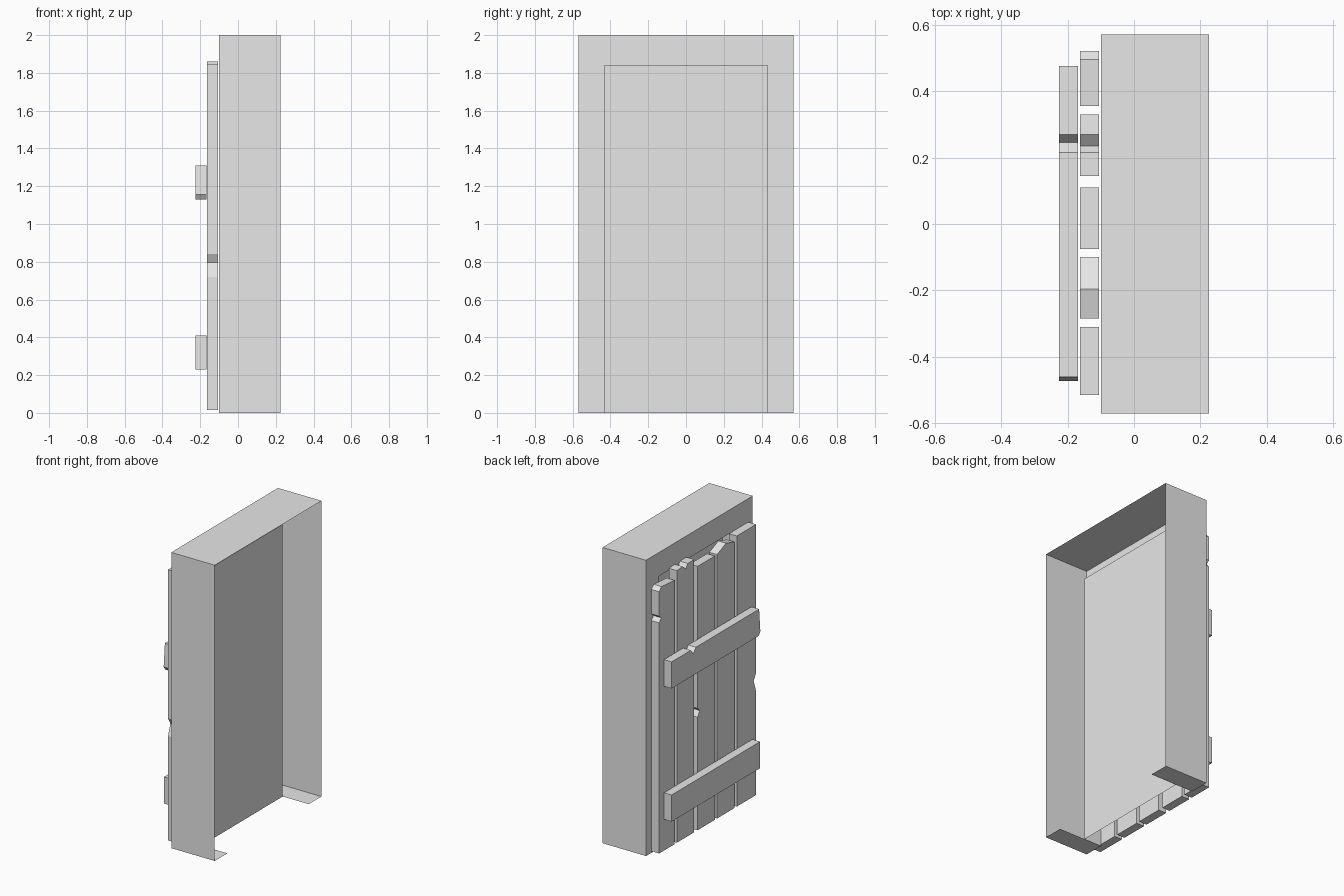
import bpy
import bmesh

cube = bpy.data.objects.get("Cube")
if cube:
    bpy.data.objects.remove(cube, do_unlink=True)

# Single plain grey for the whole model
GREY = (0.8, 0.8, 0.8, 1.0)
grey = bpy.data.materials.new("plain_grey")
grey.use_nodes = True
grey.diffuse_color = GREY
grey.node_tree.nodes["Principled BSDF"].inputs["Base Color"].default_value = GREY


def finish(name, bm):
    """Turn a bmesh into a named, flat shaded object."""
    mesh = bpy.data.meshes.new(name)
    bm.to_mesh(mesh)
    bm.free()
    mesh.materials.append(grey)
    obj = bpy.data.objects.new(name, mesh)
    bpy.context.collection.objects.link(obj)
    return obj


def board(name, outline, x_outer, x_inner):
    """Extrude a (y, z) outline along x into a solid board."""
    bm = bmesh.new()
    face = bm.faces.new([bm.verts.new((x_outer, y, z)) for y, z in outline])
    result = bmesh.ops.extrude_face_region(bm, geom=[face])
    moved = [v for v in result["geom"] if isinstance(v, bmesh.types.BMVert)]
    bmesh.ops.translate(bm, verts=moved, vec=(x_inner - x_outer, 0, 0))
    bmesh.ops.recalc_face_normals(bm, faces=bm.faces)
    return finish(name, bm)


# Hollow wall shell: open at +x, with a doorway recess on the -x face
BACK, OPEN, RECESS = -0.10, 0.225, 0.03
HALF, DOOR, TOP, LINTEL = 0.57, 0.435, 2.0, 1.84

shell = bmesh.new()


def quad(*points):
    shell.faces.new([shell.verts.new(p) for p in points])


for s in (-1, 1):
    outer, inner = s * HALF, s * DOOR
    sides = [
        # outer side wall
        [(BACK, outer, 0), (OPEN, outer, 0), (OPEN, outer, TOP), (BACK, outer, TOP)],
        # upright strip beside the doorway
        [(BACK, inner, 0), (BACK, outer, 0), (BACK, outer, TOP), (BACK, inner, TOP)],
        # door jamb
        [(RECESS, inner, 0), (BACK, inner, 0), (BACK, inner, LINTEL), (RECESS, inner, LINTEL)],
        # floor strip
        [(OPEN, inner, 0), (OPEN, outer, 0), (BACK, outer, 0), (BACK, inner, 0)],
    ]
    for points in sides:
        quad(*(points if s < 0 else reversed(points)))

# Roof, strip over the doorway, doorway ceiling and recessed panel
quad((BACK, -HALF, TOP), (OPEN, -HALF, TOP), (OPEN, HALF, TOP), (BACK, HALF, TOP))
quad((BACK, DOOR, LINTEL), (BACK, -DOOR, LINTEL), (BACK, -DOOR, TOP), (BACK, DOOR, TOP))
quad((BACK, DOOR, LINTEL), (RECESS, DOOR, LINTEL), (RECESS, -DOOR, LINTEL), (BACK, -DOOR, LINTEL))
quad((RECESS, DOOR, 0), (RECESS, -DOOR, 0), (RECESS, -DOOR, LINTEL), (RECESS, DOOR, LINTEL))
bmesh.ops.remove_doubles(shell, verts=shell.verts, dist=0.0005)
finish("wall_shell", shell)

# Planks: y range, top edge, and chips in the low-y and high-y edges
FOOT = 0.015
planks = [
    (-0.515, -0.31, [(-0.515, 1.845), (-0.31, 1.845)],
     [(-0.515, 0.72), (-0.49, 0.795), (-0.515, 0.84)], []),
    (-0.285, -0.10, [(-0.285, 1.815), (-0.195, 1.84), (-0.10, 1.80)], [], []),
    (-0.075, 0.11, [(-0.075, 1.80), (0.11, 1.80)], [],
     [(0.11, 0.84), (0.085, 0.815), (0.11, 0.78)]),
    (0.145, 0.33, [(0.145, 1.86), (0.215, 1.86), (0.235, 1.83),
                   (0.27, 1.86), (0.33, 1.855)], [], []),
    (0.355, 0.52, [(0.355, 1.80), (0.495, 1.81), (0.52, 1.785)], [],
     [(0.52, 1.62), (0.497, 1.60), (0.52, 1.575)]),
]
for i, (low, high, top, low_chip, high_chip) in enumerate(planks, 1):
    outline = [(low, FOOT)] + low_chip + top + high_chip + [(high, FOOT)]
    board(f"door_plank_{i}", outline, -0.163, -0.105)

# Cross rails over the planks
board("lower_rail", [(-0.47, 0.23), (-0.47, 0.41), (0.475, 0.41), (0.475, 0.23)],
      -0.225, -0.168)
board("upper_rail",
      [(-0.455, 1.13), (-0.473, 1.155), (-0.46, 1.31), (0.215, 1.31),
       (0.245, 1.275), (0.27, 1.31), (0.475, 1.31), (0.475, 1.13)],
      -0.225, -0.168)
